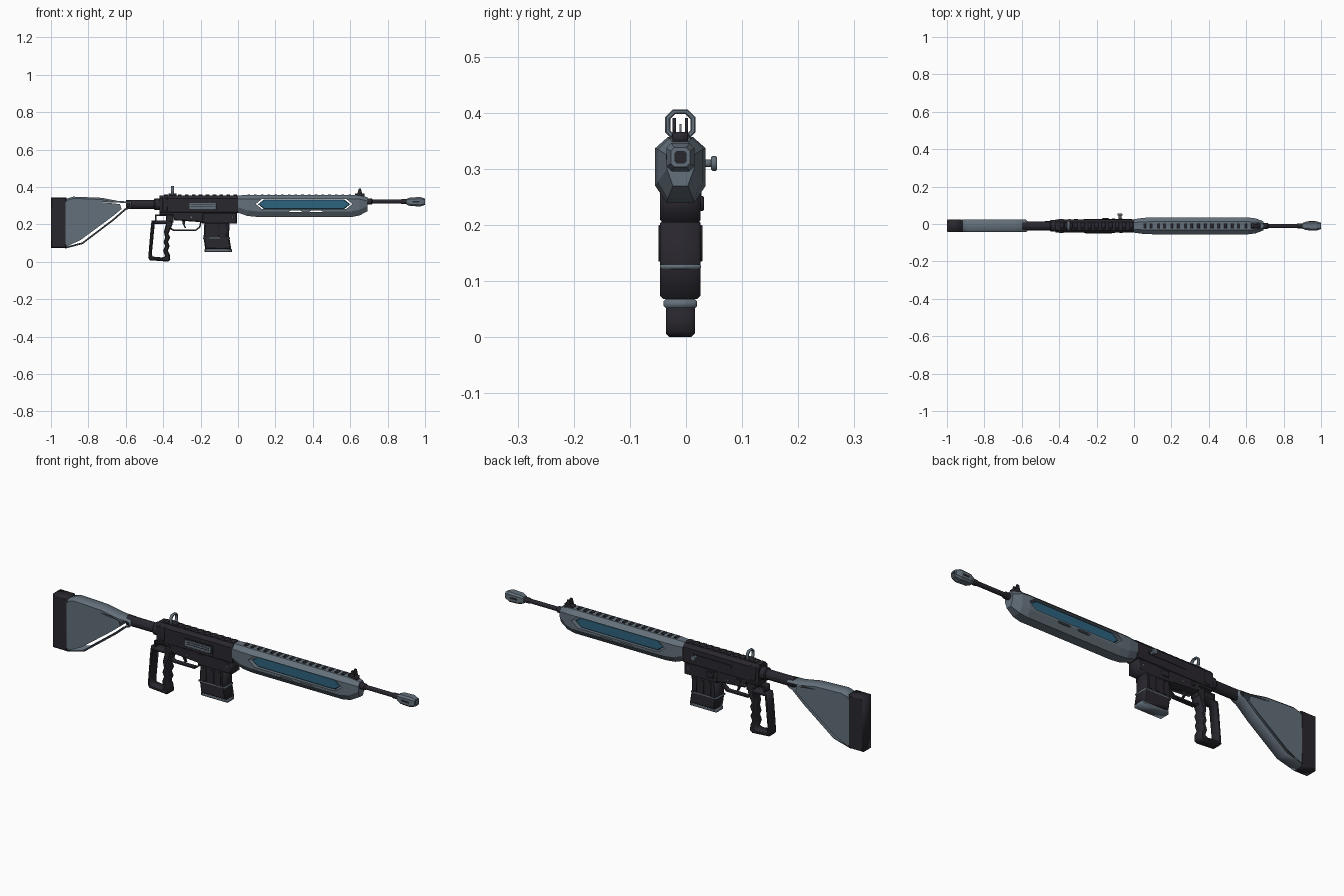
import bpy, bmesh, math
from mathutils import Vector

if "Cube" in bpy.data.objects:
    bpy.data.objects.remove(bpy.data.objects["Cube"])

MID = -0.01  # centre plane of the body


def material(name, rgb):
    m = bpy.data.materials.new(name)
    m.use_nodes = True
    m.diffuse_color = (*rgb, 1)
    m.node_tree.nodes["Principled BSDF"].inputs["Base Color"].default_value = (*rgb, 1)
    return m


DARK = material("charcoal", (0.022, 0.02, 0.027))
SLATE = material("slate grey", (0.125, 0.16, 0.195))
BLUE = material("deep blue", (0.027, 0.125, 0.21))


def finish(name, bm, mat):
    bmesh.ops.remove_doubles(bm, verts=bm.verts, dist=0.00005)
    bmesh.ops.recalc_face_normals(bm, faces=bm.faces)
    me = bpy.data.meshes.new(name)
    bm.to_mesh(me)
    bm.free()
    me.materials.clear()
    me.materials.append(mat)
    ob = bpy.data.objects.new(name, me)
    bpy.context.collection.objects.link(ob)
    return ob


def plate(name, outlines, half, mat, bevel=0.0, y=MID, axis="Y"):
    """Extruded outline, with optional holes and chamfered rims."""
    cu = bpy.data.curves.new(name, "CURVE")
    cu.dimensions, cu.fill_mode = "2D", "BOTH"
    cu.extrude, cu.bevel_depth, cu.offset = half - bevel, bevel, -bevel
    cu.bevel_resolution = 0
    for pts in outlines:
        sp = cu.splines.new("POLY")
        sp.points.add(len(pts) - 1)
        for p, co in zip(sp.points, pts):
            p.co = (co[0], co[1], 0, 1)
        sp.use_cyclic_u = True
    tmp = bpy.data.objects.new("temp", cu)
    bpy.context.collection.objects.link(tmp)
    bpy.context.view_layer.update()
    me = bpy.data.meshes.new_from_object(tmp.evaluated_get(bpy.context.evaluated_depsgraph_get()))
    bpy.data.objects.remove(tmp)
    bm = bmesh.new()
    bm.from_mesh(me)
    bpy.data.meshes.remove(me)
    for v in bm.verts:
        a, b, c = v.co
        v.co = (a, y - c, b) if axis == "Y" else (y + c, a, b)
    return finish(name, bm, mat)


def box(name, x, z, half, mat, bevel=0.0, y=MID):
    return plate(name, [[(x[0], z[0]), (x[1], z[0]), (x[1], z[1]), (x[0], z[1])]], half, mat, bevel, y)


def loft(name, rings, mat):
    """Closed skin through matching rings."""
    bm = bmesh.new()
    loops = [[bm.verts.new(p) for p in r] for r in rings]
    for a, b in zip(loops, loops[1:]):
        for i in range(len(a)):
            j = (i + 1) % len(a)
            bm.faces.new((a[i], a[j], b[j], b[i]))
    bm.faces.new(loops[0])
    bm.faces.new(loops[-1])
    return finish(name, bm, mat)


def octagon(x, hw, zb, zt, cut_top, cut_bottom):
    """Chamfered cross-section; each cut is (sideways, upward)."""
    (a, b), (c, d) = cut_top, cut_bottom
    right = [(hw - c, zb), (hw, zb + d), (hw, zt - b), (hw - a, zt)]
    pts = right + [(-y, z) for y, z in reversed(right)]
    return [(x, MID + y, z) for y, z in pts]


def rod(name, stations, z, mat, sides=12):
    rings = [[(x, MID + r * math.cos(math.tau * (i + .5) / sides), z + r * math.sin(math.tau * (i + .5) / sides))
              for i in range(sides)] for x, r in stations]
    return loft(name, rings, mat)


def cut(target, cutters):
    for c in cutters:
        c.hide_render = True
        c.hide_set(True)
        m = target.modifiers.new("opening", "BOOLEAN")
        m.operation, m.solver, m.object = "DIFFERENCE", "EXACT", c


def hexagon(x0, x1, z0, z1, tip):
    zm = (z0 + z1) / 2
    return [(x0, zm), (x0 + tip, z0), (x1 - tip, z0), (x1, zm), (x1 - tip, z1), (x0 + tip, z1)]


# Handguard with side windows, slots and inner core
guard = loft("handguard", [octagon(x, hw, zb, zt, (hw * .5, .02), (hw * .45, .03)) for x, hw, zb, zt in
             [(0, .036, .262, .355), (.05, .043, .245, .357), (.1, .045, .24, .357),
              (.61, .045, .24, .357), (.65, .04, .248, .355), (.692, .024, .27, .345)]], SLATE)
window = plate("window_cutter", [hexagon(.095, .612, .281, .337, .035)], .1, DARK)
slots = [plate("slot_cutter", [hexagon(x, x + .075, .265, .273, .012)], .1, DARK) for x in (.27, .38)]
cut(guard, [window] + slots)
plate("energy_core", [hexagon(.107, .6, .2815, .3335, .033)], .034, BLUE, .004)

# Top rails
box("receiver_rail", (-.41, -.005), (.345, .353), .018, DARK)
for i in range(11):
    x = -.395 + i * .037
    box("receiver_rail_tooth", (x, x + .02), (.35, .361), .016, DARK, .002)
for i in range(16):
    x = .05 + i * .036
    box("handguard_rail_tooth", (x, x + .014), (.35, .361), .014, DARK)

# Receiver
loft("upper_receiver", [octagon(x, .035, .262, .355, (.014, .016), (.004, .004)) for x in (-.42, 0)], DARK)
plate("lower_receiver", [[(-.42, .25), (-.35, .25), (-.34, .222), (-.2, .212), (-.19, .205), (-.005, .205),
                          (-.005, .275), (-.42, .275)]], .033, DARK, .004)
box("magazine_well", (-.19, -.008), (.205, .262), .036, DARK, .004)
box("rear_collar", (-.405, -.375), (.272, .345), .038, DARK, .004)
box("ejection_frame", (-.268, -.108), (.276, .32), .003, DARK, y=MID - .035)
box("ejection_cover", (-.26, -.116), (.282, .314), .004, SLATE, .001, y=MID - .036)
for z in (.293, .303):
    box("cover_groove", (-.25, -.126), (z, z + .003), .001, DARK, y=MID - .04)

# Controls on the left side, with pins on both sides
box("bolt_slot", (-.27, -.06), (.303, .317), .003, DARK, y=MID + .035)


def side_disc(name, x, z, r, y, half, mat):
    pts = [(x + r * math.cos(math.tau * i / 10), z + r * math.sin(math.tau * i / 10)) for i in range(10)]
    return plate(name, [pts], half, mat, min(.002, half * .4), y)


side_disc("bolt_stem", -.075, .31, .007, .034, .014, SLATE)
side_disc("bolt_knob", -.075, .31, .014, .05, .005, SLATE)
box("bolt_release", (-.17, -.135), (.225, .252), .005, DARK, .002, y=MID + .037)
side_disc("selector", -.31, .25, .011, MID + .034, .004, DARK)
for side in (-1, 1):
    for x in (-.345, -.25, -.03):
        side_disc("receiver_pin", x, .238, .005, MID + side * .0345, .002, SLATE)

# Grip: open frame with finger grooves
plate("pistol_grip", [
    [(-.462, .222), (-.468, .17), (-.48, .02), (-.47, .008), (-.375, .001), (-.362, .01), (-.365, .04),
     (-.375, .06), (-.365, .085), (-.374, .105), (-.362, .13), (-.372, .15), (-.35, .2), (-.35, .222)],
    [(-.445, .203), (-.385, .203), (-.396, .16), (-.39, .13), (-.398, .105), (-.39, .085), (-.4, .06),
     (-.39, .03), (-.405, .023), (-.458, .028), (-.46, .05)]], .026, DARK, .006)
box("grip_mount", (-.385, -.345), (.21, .262), .025, DARK, .004)
plate("grip_hook", [[(-.445, .215), (-.437, .215), (-.437, .244), (-.37, .244), (-.37, .252), (-.445, .252)]], .02, DARK)

# Trigger and its guard
plate("trigger_guard", [[(-.37, .178), (-.345, .165), (-.225, .165), (-.2, .185), (-.195, .215), (-.202, .215),
                         (-.208, .188), (-.228, .172), (-.343, .172), (-.362, .185)]], .012, DARK)
plate("trigger", [[(-.3, .225), (-.28, .225), (-.285, .2), (-.278, .182), (-.285, .18), (-.295, .2)]], .006, DARK)

# Magazine
plate("magazine", [[(-.18, .21), (-.045, .21), (-.048, .14), (-.036, .068), (-.175, .068), (-.184, .125)]],
      .036, DARK, .006)
box("magazine_band", (-.187, -.044), (.122, .13), .0365, SLATE, .002)
box("magazine_base", (-.18, -.033), (.052, .068), .03, SLATE, .004)
for side in (-1, 1):
    for x in (-.15, -.11, -.07):
        box("magazine_rib", (x - .008, x + .008), (.135, .2), .003, DARK, .001, y=MID + side * .036)

# Stock frame, buttpad and buffer tube
plate("stock_frame", [
    [(-.925, .335), (-.88, .348), (-.73, .342), (-.64, .325), (-.575, .322), (-.568, .312), (-.568, .296),
     (-.58, .284), (-.6, .277), (-.665, .22), (-.83, .095), (-.925, .07)],
    [(-.925 + .013, .312), (-.74, .311), (-.638, .3), (-.633, .285), (-.68, .247), (-.845, .125), (-.912, .105)]],
    .033, SLATE, .009)
box("buttpad", (-1, -.918), (.075, .343), .034, DARK, .005)
rod("buffer_tube", [(-.6, .025), (-.41, .025)], .307, DARK)
rod("buffer_ring", [(-.45, .027), (-.445, .032), (-.42, .032)], .307, DARK)

# Barrel and muzzle
rod("barrel", [(.66, .016), (.715, .016), (.72, .011), (.87, .011), (.875, .014), (.915, .014)], .322, DARK)
muzzle = loft("muzzle", [octagon(x, h, .321 - h, .321 + h, (h * .35, h * .35), (h * .35, h * .35))
                         for x, h in [(.9, .015), (.92, .023), (.975, .025), (1, .017)]], SLATE)
bore = loft("bore_cutter", [octagon(x, .01, .311, .331, (.003, .003), (.003, .003)) for x in (.95, 1.05)], DARK)
cut(muzzle, [bore])
rod("bore", [(.93, .013), (.955, .013)], .321, DARK)
for side in (-1, 1):
    box("muzzle_vent", (.932, .97), (.317, .325), .001, DARK, y=MID + side * .0245)

# Rear sight ring and front sight prongs


def ring_points(r, h):
    c = r * .5
    half = [(r, -h + c), (r, h - c), (r - c, h), (-r + c, h), (-r, h - c), (-r, -h + c), (-r + c, -h), (r - c, -h)]
    return [(MID + a, .379 + b) for a, b in half]


plate("rear_sight_ring", [ring_points(.027, .027), ring_points(.018, .019)], .007, SLATE, .002, -.35, "X")
box("rear_sight_base", (-.372, -.328), (.35, .364), .016, DARK, .003)
box("front_sight_base", (.625, .675), (.346, .366), .014, DARK, .003)
for side in (-1, 1):
    plate("front_sight_prong", [[(.637, .36), (.665, .36), (.657, .391), (.646, .391)]], .003, DARK,
          y=MID + side * .011)
box("front_sight_post", (.648, .654), (.36, .38), .002, SLATE)
